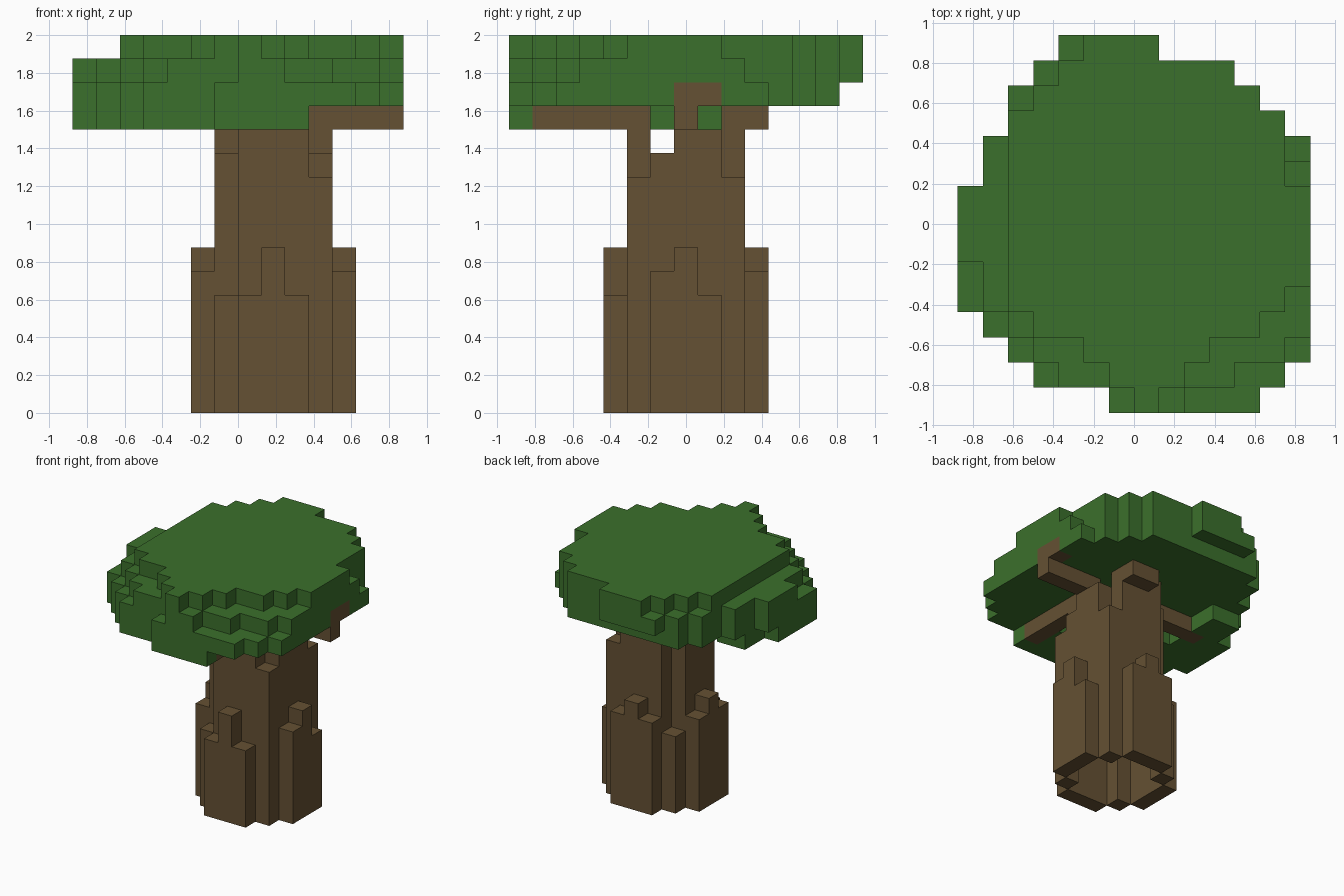
import bpy
import bmesh
from mathutils import Vector

CELL = 0.125
ORIGIN = Vector((-0.875, -0.9375, 0.0))

default = bpy.data.objects.get("Cube")
if default:
    bpy.data.objects.remove(default, do_unlink=True)


def make_material(name, color):
    mat = bpy.data.materials.new(name)
    mat.use_nodes = True
    mat.diffuse_color = (*color, 1)
    mat.node_tree.nodes["Principled BSDF"].inputs["Base Color"].default_value = (*color, 1)
    return mat


bark = make_material("bark brown", (0.130, 0.082, 0.033))
leaf = make_material("leaf green", (0.044, 0.162, 0.025))


def block(i, j, k):
    """Cells of a box given as half-open index ranges."""
    return {(a, b, c) for a in range(*i) for b in range(*j) for c in range(*k)}


def column(i, j, low, high):
    return block((i, i + 1), (j, j + 1), (low, high))


def build(name, cells, mat):
    """Skin a set of grid cells with outward faces, then merge flat areas."""
    bm = bmesh.new()
    verts = {}

    def corner(p):
        key = tuple(round(v) for v in p)
        if key not in verts:
            verts[key] = bm.verts.new(ORIGIN + Vector(key) * CELL)
        return verts[key]

    for cell in sorted(cells):
        for axis in range(3):
            for side in (0, 1):
                near = list(cell)
                near[axis] += 2 * side - 1
                if tuple(near) in cells:
                    continue
                u, v = (axis + 1) % 3, (axis + 2) % 3
                loop = []
                for du, dv in ((0, 0), (1, 0), (1, 1), (0, 1)):
                    p = list(cell)
                    p[axis] += side
                    p[u] += du
                    p[v] += dv
                    loop.append(corner(p))
                bm.faces.new(loop if side else loop[::-1])
    bmesh.ops.dissolve_limit(bm, angle_limit=0.01, verts=bm.verts[:], edges=bm.edges[:])
    bmesh.ops.triangulate(bm, faces=[f for f in bm.faces if len(f.verts) > 4])
    mesh = bpy.data.meshes.new(name)
    bm.to_mesh(mesh)
    bm.free()
    mesh.materials.append(mat)
    obj = bpy.data.objects.new(name, mesh)
    bpy.context.collection.objects.link(obj)


# Hollow trunk: walls start behind the roots, corners have their own heights
trunk = block((6, 11), (5, 10), (4, 13)) - block((7, 10), (6, 9), (0, 13))
for i, j, top in ((6, 5, 5), (10, 5, 10), (10, 9, 10), (6, 9, 5)):
    trunk -= column(i, j, 0, 16)
    trunk |= column(i, j, 0, top)
for i in (6, 10):
    trunk -= column(i, 6, 11, 16)
    trunk -= column(i, 8, 12, 16)
build("trunk", trunk, bark)

# Root slabs, three columns on each side, tallest in the middle
roots = {
    "front_root": [(7, 4, 5), (8, 4, 7), (9, 4, 5)],
    "back_root": [(7, 11 - 1, 6), (8, 10, 7), (9, 10, 6)],
    "left_root": [(11, 6, 6), (11, 7, 7), (11, 8, 5)],
    "right_root": [(5, 6, 6), (5, 7, 7), (5, 8, 6)],
}
for name, columns in roots.items():
    build(name, set().union(*(column(i, j, 0, top) for i, j, top in columns)), bark)

# Branches under the crown
left_branch = block((11, 14), (7, 8), (12, 13)) | block((13, 14), (7, 9), (13, 14))
build("left_branch", left_branch, bark)
build("front_branch", block((9, 10), (1, 5), (12, 13)), bark)
build("back_branch", block((8, 10), (10, 11), (12, 13)), bark)
build("right_branch", block((2, 6), (7, 8), (12, 13)), bark)

# Crown: one (start, end) span per row, from front to back
top_rows = [(7, 8), (6, 9), (5, 10), (3, 12), (2, 13)] + [(2, 14)] * 4 + \
           [(2, 13)] * 3 + [(3, 12), (4, 11), (5, 8)]
upper_rows = [(7, 9), (4, 11), (3, 13), (2, 14), (1, 14), (1, 14)] + [(0, 14)] * 3 + \
             [(1, 14), (1, 13), (2, 13), (2, 12), (3, 11), (4, 8)]
wide_rows = [(6, 12), (3, 13), (2, 14), (1, 14)] + [(0, 14)] * 5 + \
            [(1, 14), (1, 14), (2, 13), (2, 12), (3, 11)]
low_rows = [(6, 10), (3, 9), (2, 9), (1, 7), (0, 5), (0, 4), (0, 3), (0, 2), (1, 3), (1, 3)]

crown = set()
for layer, rows in zip((15, 14, 13, 12), (top_rows, upper_rows, wide_rows, low_rows)):
    for j, span in enumerate(rows):
        crown |= block(span, (j, j + 1), (layer, layer + 1))
build("crown", crown - left_branch, leaf)
